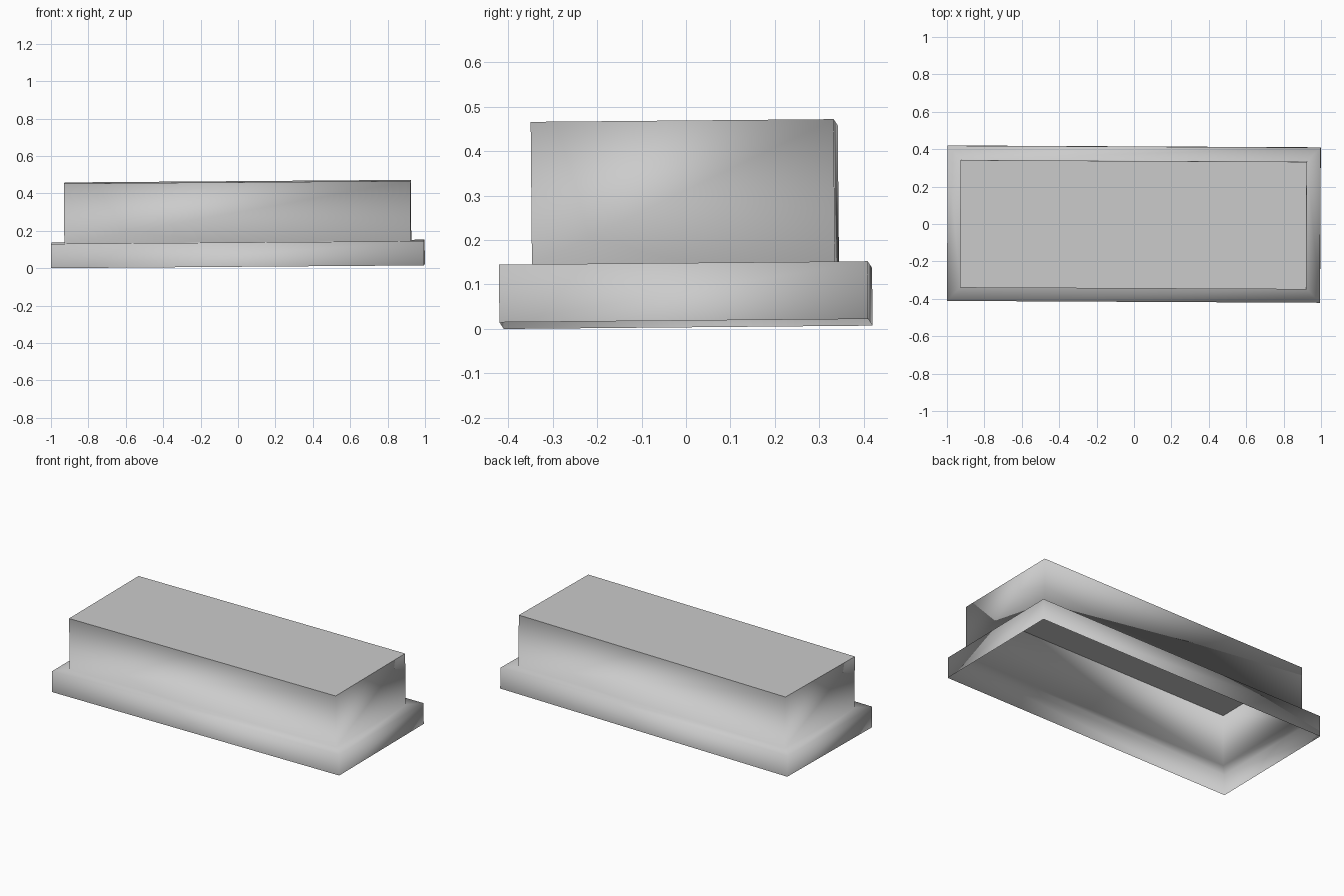
import bpy
import bmesh

cube = bpy.data.objects.get("Cube")
if cube:
    bpy.data.objects.remove(cube, do_unlink=True)

# Single plain grey
grey = bpy.data.materials.new("light_grey")
grey.use_nodes = True
colour = (0.6, 0.6, 0.6, 1.0)
grey.diffuse_color = colour
grey.node_tree.nodes["Principled BSDF"].inputs["Base Color"].default_value = colour


def add_ring(bm, half_x, half_y, z):
    corners = ((-1, -1), (1, -1), (1, 1), (-1, 1))
    return [bm.verts.new((sx * half_x, sy * half_y, z)) for sx, sy in corners]


# Stepped cover, open underneath: skirt, ledge, upper wall
profile = [
    (0.997, 0.415, 0.0),
    (0.997, 0.415, 0.13),
    (0.926, 0.341, 0.13),
    (0.926, 0.341, 0.451),
]
bm = bmesh.new()
rings = [add_ring(bm, *level) for level in profile]
for lower, upper in zip(rings, rings[1:]):
    for i in range(4):
        j = (i + 1) % 4
        face = bm.faces.new((lower[i], lower[j], upper[j], upper[i]))
        face.smooth = True

# Flat lid with a crisp rim
lid = bm.faces.new(rings[-1])
lid.smooth = False
for edge in lid.edges:
    edge.smooth = False

mesh = bpy.data.meshes.new("stepped_cover")
bm.to_mesh(mesh)
bm.free()
mesh.materials.append(grey)

# The cover sits with a very slight tilt
cover = bpy.data.objects.new("stepped_cover", mesh)
cover.location.z = 0.011
cover.rotation_euler = (0.009, -0.0075, -0.005)
bpy.context.collection.objects.link(cover)
